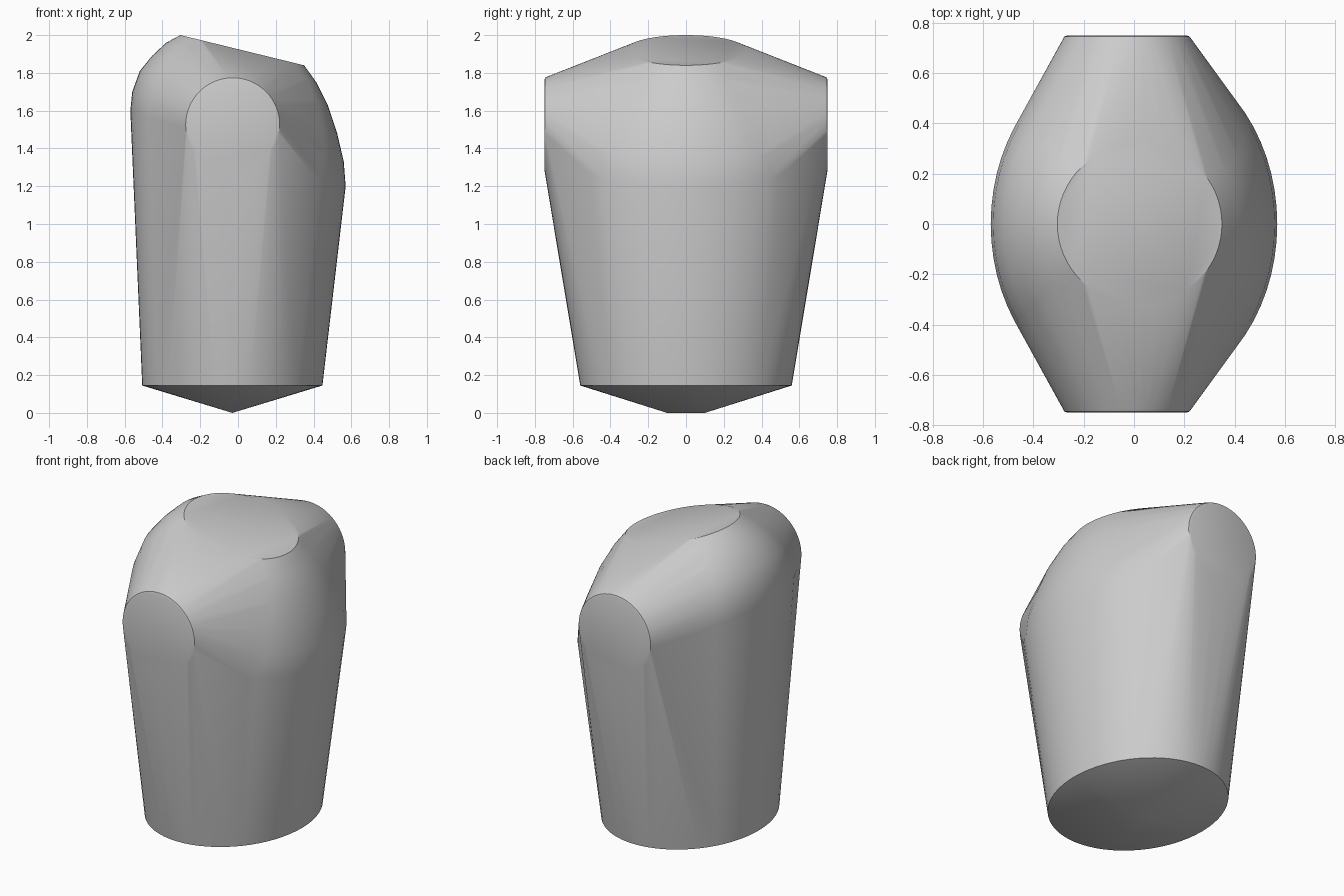
import bpy, bmesh, math
from mathutils import Vector

cube = bpy.data.objects.get("Cube")
if cube:
    bpy.data.objects.remove(cube, do_unlink=True)

grey = bpy.data.materials.new("plain grey")
grey.use_nodes = True
color = (0.6, 0.6, 0.6, 1)
grey.diffuse_color = color
grey.node_tree.nodes["Principled BSDF"].inputs["Base Color"].default_value = color

bm = bmesh.new()


def ring(center, u, v, sides=64):
    """Add an elliptical ring of points spanned by the half axes u and v."""
    for i in range(sides):
        a = math.tau * i / sides
        bm.verts.new(Vector(center) + Vector(u) * math.cos(a) + Vector(v) * math.sin(a))


# Base rim and the short keel under it
ring((-0.03, 0, 0.145), (0.477, 0, 0), (0, 0.56, 0))
for y in (-0.1, 0.1):
    bm.verts.new((-0.03, y, 0))

# Tilted dome: left x, left z, right x, right z, half depth
dome = [
    (-0.57, 1.60, 0.57, 1.20, 0.70),
    (-0.56, 1.70, 0.56, 1.33, 0.68),
    (-0.52, 1.81, 0.525, 1.48, 0.62),
    (-0.455, 1.89, 0.475, 1.63, 0.53),
    (-0.38, 1.96, 0.415, 1.75, 0.42),
    (-0.305, 2.00, 0.35, 1.84, 0.32),
]
for lx, lz, rx, rz, depth in dome:
    ring(((lx + rx) / 2, 0, (lz + rz) / 2),
         ((rx - lx) / 2, 0, (rz - lz) / 2), (0, depth, 0))

# Round end faces at front and back, with a slightly softened rim
for side in (-1, 1):
    for y, r in ((0.735, 0.255), (0.746, 0.249), (0.75, 0.237)):
        ring((-0.028, side * y, 1.525), (r, 0, 0), (0, 0, r))

# Stretch one taut skin over all the rings
hull = bmesh.ops.convex_hull(bm, input=bm.verts[:])
inside = {g for g in hull["geom_interior"] + hull["geom_unused"]
          if isinstance(g, bmesh.types.BMVert)}
bmesh.ops.delete(bm, geom=list(inside), context="VERTS")
bmesh.ops.dissolve_limit(bm, angle_limit=math.radians(0.3),
                         verts=bm.verts[:], edges=bm.edges[:])
bmesh.ops.recalc_face_normals(bm, faces=bm.faces[:])

mesh = bpy.data.meshes.new("torso_shell")
bm.to_mesh(mesh)
bm.free()
mesh.materials.append(grey)
shell = bpy.data.objects.new("torso_shell", mesh)
bpy.context.collection.objects.link(shell)

# Smooth skin with sharp base rim
bpy.ops.object.select_all(action="DESELECT")
shell.select_set(True)
bpy.context.view_layer.objects.active = shell
bpy.ops.object.shade_smooth_by_angle(angle=math.radians(30))
